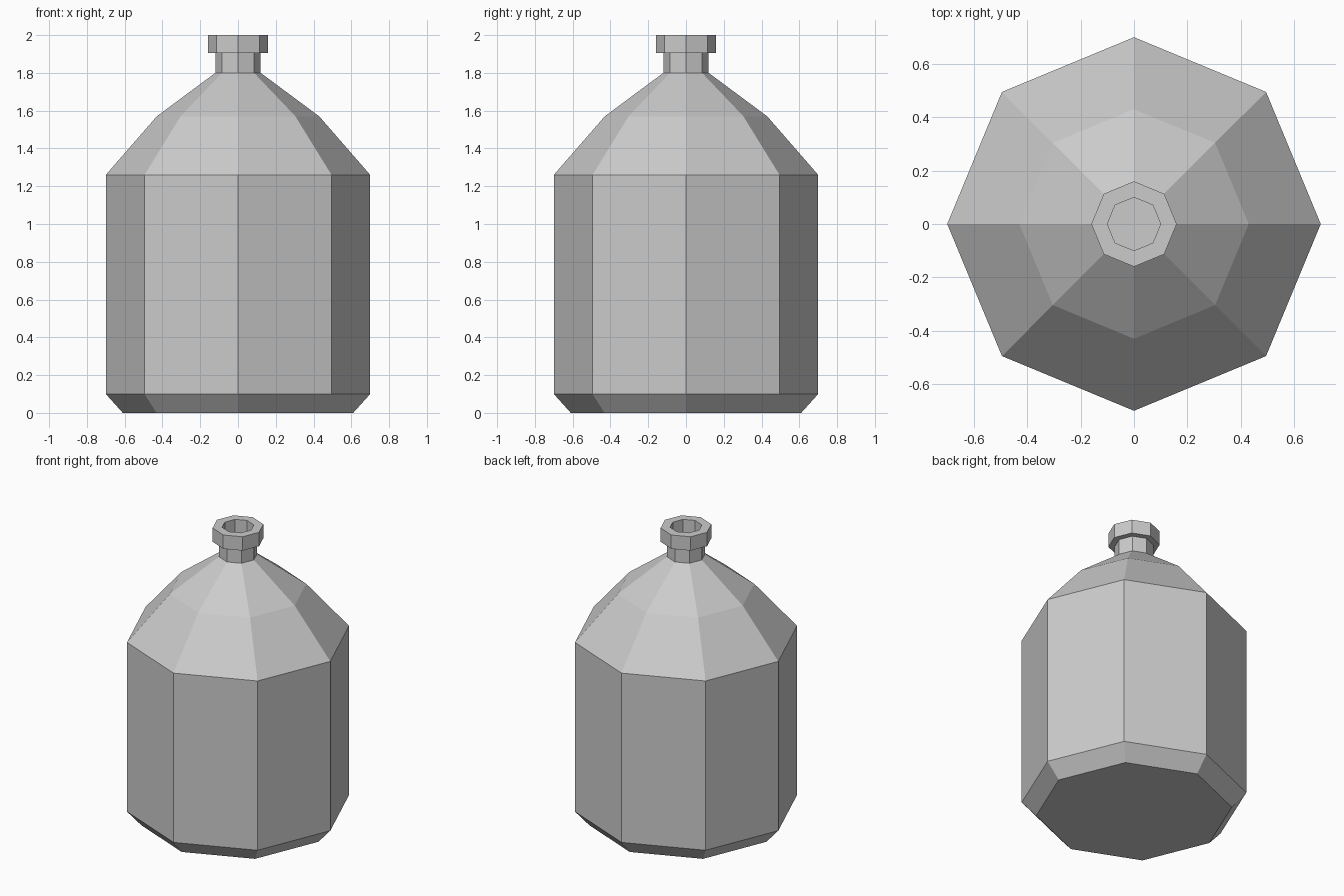
import bpy
import bmesh
from math import cos, sin, tau

if "Cube" in bpy.data.objects:
    bpy.data.objects.remove(bpy.data.objects["Cube"])

SIDES = 8

grey = bpy.data.materials.new("plain grey")
grey.use_nodes = True
colour = (0.6, 0.6, 0.6, 1)
grey.diffuse_color = colour
grey.node_tree.nodes["Principled BSDF"].inputs["Base Color"].default_value = colour


def lathe(name, profile):
    """Turn a (radius, height) profile into a flat-sided solid with capped ends."""
    bm = bmesh.new()
    rings = [[bm.verts.new((r * cos(tau * i / SIDES), r * sin(tau * i / SIDES), z))
              for i in range(SIDES)] for r, z in profile]
    for low, high in zip(rings, rings[1:]):
        for i in range(SIDES):
            j = (i + 1) % SIDES
            bm.faces.new((low[i], low[j], high[j], high[i]))
    bm.faces.new(rings[0][::-1])
    bm.faces.new(rings[-1])
    mesh = bpy.data.meshes.new(name)
    bm.to_mesh(mesh)
    bm.free()
    mesh.materials.append(grey)
    obj = bpy.data.objects.new(name, mesh)
    bpy.context.collection.objects.link(obj)
    return obj


# Bottle in one skin: chamfered foot, body, shoulder, neck, lip and recessed mouth
lathe("bottle", [
    (0.61, 0), (0.70, 0.10),       # foot
    (0.70, 1.26),                  # body
    (0.43, 1.57), (0.12, 1.80),    # shoulder
    (0.12, 1.905),                 # neck
    (0.16, 1.905), (0.16, 2.0),    # lip
    (0.10, 2.0), (0.10, 1.80),     # mouth
])
